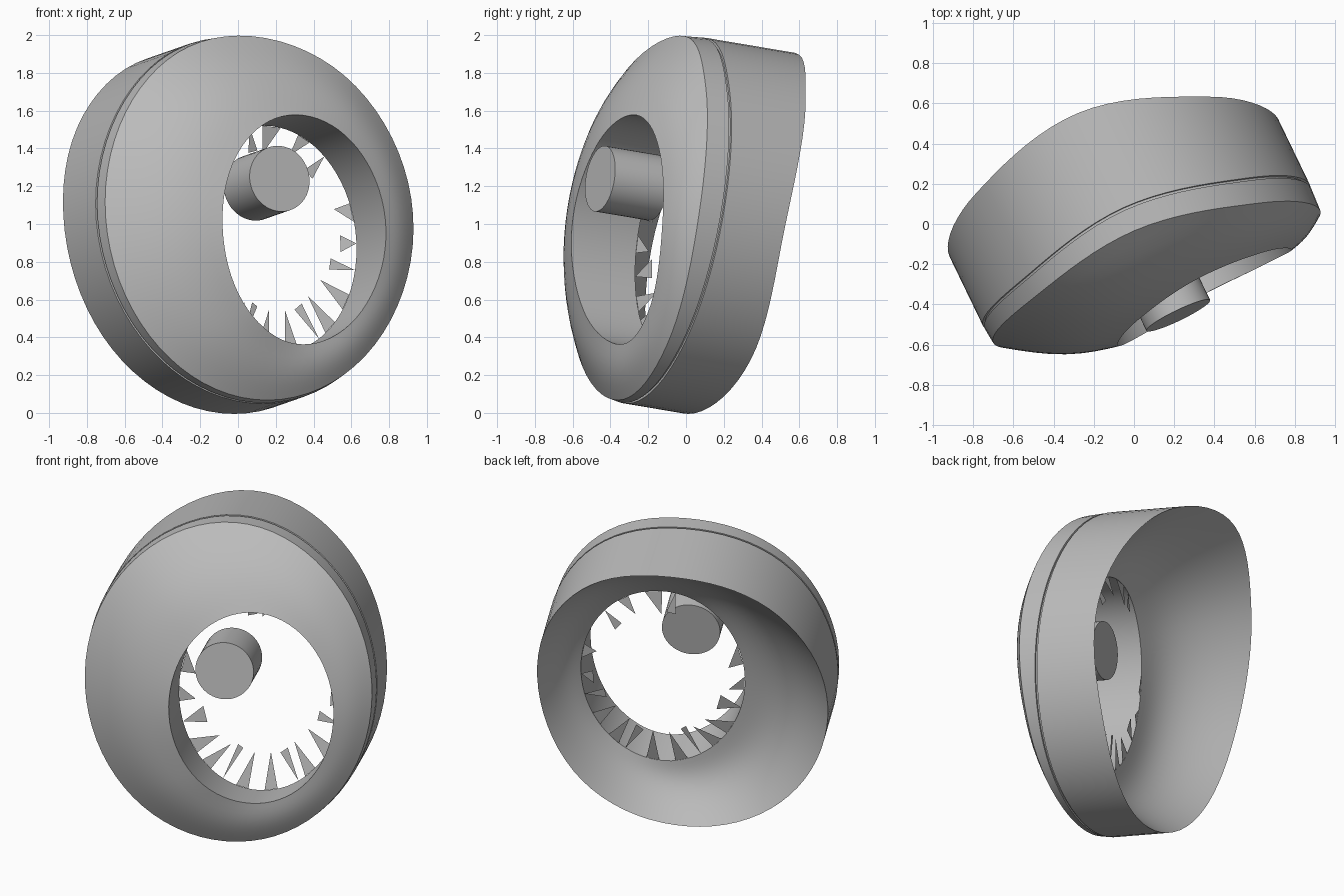
import bpy, bmesh, math, random
from mathutils import Vector, Matrix

old = bpy.data.objects.get("Cube")
if old:
    bpy.data.objects.remove(old, do_unlink=True)

random.seed(4)
SEG = 72
CENTRE = Vector((0, 0, 1))

# Tilted frame: U sideways, V upward, BACK along the axis of the body
FRONT = Vector((0.43, -0.89, 0.15)).normalized()
BACK = -FRONT
V = (Vector((0, 0, 1)) - FRONT * FRONT.z).normalized()
U = V.cross(FRONT)

grey = bpy.data.materials.new("plain grey")
grey.use_nodes = True
grey.diffuse_color = (0.5, 0.5, 0.5, 1)
grey.node_tree.nodes["Principled BSDF"].inputs["Base Color"].default_value = (0.5, 0.5, 0.5, 1)


def place(u, v, d):
    return CENTRE + U * u + V * v + BACK * d


def wave(values, angle):
    """Smooth periodic curve through eight evenly spaced depths."""
    n = len(values)
    s = angle / math.tau * n
    i = math.floor(s)
    t = s - i
    p0, p1, p2, p3 = (values[(i + k) % n] for k in (-1, 0, 1, 2))
    return p1 + 0.5 * t * (p2 - p0 + t * (2*p0 - 5*p1 + 4*p2 - p3 + t * (3*(p1 - p2) + p3 - p0)))


def ring(cu, cv, ru, rv, depths, offset=None):
    pts = []
    for k in range(SEG):
        a = math.tau * k / SEG
        d = wave(depths, a) + (wave(offset, a) if offset else 0)
        pts.append(Vector((cu + ru * math.cos(a), cv + rv * math.sin(a), d)))
    return pts


def blend(a, b, steps, bulge):
    """Rings between a and b, bowed forward in proportion to the gap."""
    rings = []
    for s in range(steps + 1):
        t = s / steps
        bow = bulge * math.sin(math.pi * t)
        rings.append([p.lerp(q, t) - Vector((0, 0, bow * (p - q).xy.length)) for p, q in zip(a, b)])
    return rings


def finish(name, bm):
    mesh = bpy.data.meshes.new(name)
    bm.to_mesh(mesh)
    bm.free()
    obj = bpy.data.objects.new(name, mesh)
    bpy.context.collection.objects.link(obj)
    mesh.materials.append(grey)
    bpy.ops.object.select_all(action='DESELECT')
    obj.select_set(True)
    bpy.context.view_layer.objects.active = obj
    bpy.ops.object.shade_smooth_by_angle(angle=math.radians(30))


def loft(name, rings):
    bm = bmesh.new()
    rows = [[bm.verts.new(place(*p)) for p in r] for r in rings]
    for a, b in zip(rows, rows[1:]):
        for i in range(SEG):
            j = (i + 1) % SEG
            bm.faces.new((a[i], b[i], b[j], a[j]))
    finish(name, bm)


# Depths around the body, anticlockwise from its left side
rim_depth = [-0.345, -0.285, -0.18, -0.225, -0.23, -0.24, -0.25, -0.305]
groove_gap = [0.13, 0.13, 0.12, 0.10, 0.09, 0.07, 0.05, 0.08]
back_depth = [0.16, 0.305, 0.475, 0.38, 0.255, 0.20, 0.17, 0.19]
hole_depth = [-0.446, -0.46, -0.466, -0.495, -0.50, -0.44, -0.366, -0.39]
tube_depth = [-0.08, -0.08, -0.08, -0.10, -0.11, -0.10, -0.08, -0.08]
hole = (0.157, -0.093, 0.493, 0.607)


def body(scale, depths, offset=None):
    return ring(-0.012, 0, 0.885 * scale, 0.991 * scale, depths, offset)


front_rim = body(0.99, rim_depth)
back_rim = body(1.0, back_depth)
hole_front = ring(*hole, hole_depth)
hole_back = ring(*hole, tube_depth)


def groove_ring(scale, extra):
    return body(scale, rim_depth, [g + extra for g in groove_gap])


# Domed front with an off-centre opening
loft("front_face", blend(hole_front, front_rim, 8, 0.08))

# Side band with a fine groove behind the front rim
loft("outer_wall", [front_rim, groove_ring(0.998, -0.007), groove_ring(0.986, -0.006),
                    groove_ring(0.986, 0.006), groove_ring(1.0, 0.007), back_rim])

# Hollow back and the tube through the opening
loft("back_bowl", blend(back_rim, hole_back, 12, 0.18))
loft("opening_wall", [hole_back, hole_front])


def tooth_point(angle, inward, lean):
    cu, cv, ru, rv = hole
    return place(cu + (ru - inward) * math.cos(angle), cv + (rv - inward) * math.sin(angle),
                 wave(tube_depth, angle) + lean)


# Ragged teeth around the rear of the opening, longest at the bottom
bm = bmesh.new()
count = 22
for k in range(count):
    a = math.tau * (k + random.uniform(-0.25, 0.25)) / count
    reach = random.uniform(0.07, 0.10) + 0.05 * abs(math.sin(a)) + 0.09 * max(0, -math.sin(a))
    half = random.uniform(0.06, 0.12)
    if 1.9 < a < 2.6 or 0.3 < a < 0.8:
        continue
    if k % 3 == 0:
        corners = ((a, 0, 0), (a + half, reach, 0.03), (a - half, reach, 0.03))
    else:
        corners = ((a - half, 0, 0), (a + half, 0, 0), (a + half, reach, 0.03))
    bm.faces.new([bm.verts.new(tooth_point(*c)) for c in corners])
finish("ragged_teeth", bm)

# Round peg floating inside the opening
bm = bmesh.new()
start, end = Vector((0.22, -0.455, 1.24)), Vector((0.083, -0.17, 1.192))
turn = Matrix((U, V, FRONT)).transposed().to_4x4()
bmesh.ops.create_cone(bm, cap_ends=True, segments=48, radius1=0.176, radius2=0.176,
                      depth=(start - end).length,
                      matrix=Matrix.Translation((start + end) / 2) @ turn)
finish("round_peg", bm)
